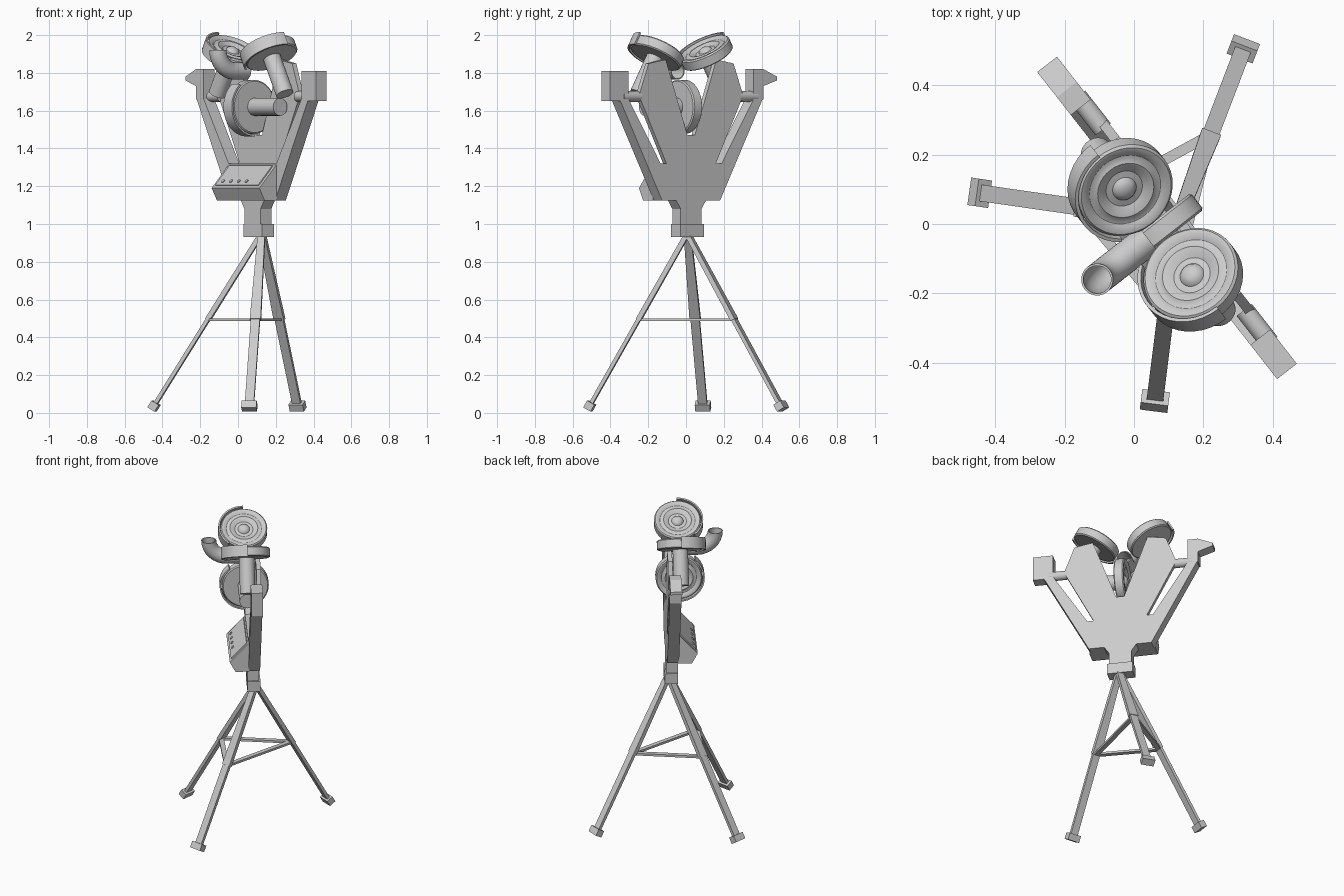
import bpy, bmesh, math
from mathutils import Matrix, Vector

cube = bpy.data.objects.get("Cube")
if cube:
    bpy.data.objects.remove(cube)

gray = bpy.data.materials.new("light_gray")
gray.use_nodes = True
COLOR = (0.6, 0.6, 0.6, 1)
gray.diffuse_color = COLOR
gray.node_tree.nodes["Principled BSDF"].inputs["Base Color"].default_value = COLOR

# Head frame: x runs along the frame plate, -y is the feeding side
HEAD = Matrix.Translation((0.105, 0.005, 0)) @ Matrix.Rotation(math.radians(-52), 4, "Z")


def finish(name, bm, matrix=HEAD, smooth=False):
    bm.transform(matrix)
    bmesh.ops.recalc_face_normals(bm, faces=bm.faces)
    mesh = bpy.data.meshes.new(name)
    bm.to_mesh(mesh)
    bm.free()
    mesh.materials.append(gray)
    obj = bpy.data.objects.new(name, mesh)
    bpy.context.collection.objects.link(obj)
    if smooth:
        bpy.ops.object.select_all(action="DESELECT")
        obj.select_set(True)
        bpy.context.view_layer.objects.active = obj
        bpy.ops.object.shade_smooth_by_angle(angle=math.radians(35))
    return obj


def extrude(name, points, offset):
    bm = bmesh.new()
    face = bm.faces.new([bm.verts.new(p) for p in points])
    new = bmesh.ops.extrude_face_region(bm, geom=[face])["geom"]
    bmesh.ops.translate(bm, vec=offset, verts=[v for v in new if isinstance(v, bmesh.types.BMVert)])
    return finish(name, bm)


def plate(name, outline, y0, y1):
    return extrude(name, [(x, y0, z) for x, z in outline], (0, y1 - y0, 0))


def mirrored(half):
    return half + [(-x, z) for x, z in reversed(half)]


def lathe(name, profile, matrix, start=0, sweep=360, closed=False):
    bm = bmesh.new()
    verts = [bm.verts.new((r, 0, h)) for r, h in profile]
    edges = [bm.edges.new(pair) for pair in zip(verts, verts[1:])]
    if closed:
        edges.append(bm.edges.new((verts[-1], verts[0])))
    bmesh.ops.rotate(bm, verts=verts, matrix=Matrix.Rotation(math.radians(start), 3, "Z"))
    bmesh.ops.spin(bm, geom=verts + edges, axis=(0, 0, 1), cent=(0, 0, 0),
                   angle=math.radians(sweep), steps=max(12, sweep // 9))
    bmesh.ops.remove_doubles(bm, verts=bm.verts, dist=0.0005)
    if closed:
        bmesh.ops.holes_fill(bm, edges=[e for e in bm.edges if e.is_boundary], sides=4)
    return finish(name, bm, matrix, True)


def axes(center, x, y, z):
    return HEAD @ Matrix.Translation(center) @ Matrix((x, y, z)).transposed().to_4x4()


def bar(name, start, end, width, depth, taper=1.0):
    # Square bar whose width stays horizontal
    start, end = Vector(start), Vector(end)
    along = (end - start).normalized()
    side = along.cross(Vector((0, 0, 1))).normalized()
    rot = Matrix((side, along.cross(side), along)).transposed().to_4x4()
    bm = bmesh.new()
    bmesh.ops.create_cube(bm, size=1)
    for v in bm.verts:
        v.co.x *= width * (taper if v.co.z < 0 else 1)
        v.co.y *= depth
        v.co.z *= (end - start).length
    return finish(name, bm, Matrix.Translation((start + end) / 2) @ rot)


# Tripod: tapered upper legs, thinner lower legs, blocks and braces
apex = Vector((0.125, 0.008, 0.95))
feet = {"back": (0.315, 0.505, 0.035), "side": (-0.445, 0.09, 0.035), "front": (0.06, -0.51, 0.035)}
knees = []
for label, spot in feet.items():
    foot = Vector(spot)
    knee = apex.lerp(foot, 0.5)
    knees.append(knee)
    along = (foot - apex).normalized()
    bar(label + "_upper_leg", apex, knee, 0.058, 0.026, 0.65)
    bar(label + "_lower_leg", knee, foot, 0.048, 0.02)
    bar(label + "_foot", foot - along * 0.022, foot + along * 0.02, 0.08, 0.045)
for i in range(3):
    bar("brace_" + str(i + 1), knees[i], knees[(i + 1) % 3], 0.03, 0.014)

# Hub and Y-shaped frame
plate("hub", [(-0.08, 0.93), (0.08, 0.93), (0.08, 1.0), (-0.08, 1.0)], -0.035, 0.045)
frame_half = [(0.07, 1.0), (0.07, 1.08), (0.1, 1.125), (0.195, 1.125),
              (0.485, 1.67), (0.425, 1.67), (0.205, 1.32)]
plate("yoke_frame", mirrored(frame_half), -0.036, 0.036)
plate("arm_block", [(0.42, 1.65), (0.545, 1.65), (0.545, 1.81), (0.42, 1.81)], -0.036, 0.036)
plate("pointed_arm_block", [(-0.42, 1.66), (-0.485, 1.66), (-0.485, 1.73), (-0.577, 1.76),
                            (-0.577, 1.78), (-0.485, 1.82), (-0.42, 1.82)], -0.036, 0.036)

# Notched back panel that carries the wheels
panel_half = [(0.165, 1.318), (0.35, 1.68), (0.285, 1.85), (0.17, 1.87), (0.025, 1.47)]
plate("notched_panel", mirrored(panel_half), 0.008, 0.036)

# Control box with sloping face, raised panel and buttons
w = 0.205
extrude("control_box", [(-w, y, z) for y, z in
                        [(-0.03, 1.32), (-0.15, 1.19), (-0.115, 1.125), (-0.03, 1.125)]], (2 * w, 0, 0))
slope = Vector((0, -0.12, -0.13)).normalized()
normal = Vector((0, -0.13, 0.12)).normalized()
face_center = Vector((0, -0.09, 1.255))
corners = [face_center + Vector((sx * 0.185, 0, 0)) + slope * (sz * 0.07)
           for sx, sz in [(-1, -1), (1, -1), (1, 1), (-1, 1)]]
extrude("control_panel", corners, normal * 0.006)
for i in range(4):
    spot = face_center + Vector((-0.136 + 0.067 * i, 0, 0)) + slope * 0.045
    lathe("button_" + str(i + 1), [(0, 0), (0.01, 0), (0.01, 0.011), (0, 0.011)],
          axes(spot, Vector((1, 0, 0)), normal.cross(Vector((1, 0, 0))), normal))

# Three wheels around the ball path, each with guard and motor
wheel_profile = [(0, -0.03), (0.136, -0.03), (0.143, -0.024), (0.143, 0.024), (0.136, 0.031),
                 (0.122, 0.03), (0.108, 0.02), (0.095, 0.02), (0.085, 0.026), (0.072, 0.022),
                 (0.055, 0.012), (0.036, 0.014), (0.03, 0.024), (0.018, 0.031), (0, 0.034)]
guard_profile = [(0.147, -0.034), (0.157, -0.034), (0.157, 0.038), (0.147, 0.038)]
motor_profile = [(0, -0.25), (0.047, -0.25), (0.047, -0.02), (0, -0.02)]
c, s = math.cos(math.radians(30)), 0.5
ball = Vector((0, -0.045, 1.81))
wheels = {"left": ((c, 0, s), (-s, 0, c)),
          "right": ((-c, 0, s), (s, 0, c)),
          "lower": ((0, 0, -1), (-1, 0, 0))}
for label, (radial, facing) in wheels.items():
    place = axes(ball + Vector(radial) * 0.19, radial, (0, 1, 0), facing)
    lathe(label + "_wheel", wheel_profile, place)
    lathe(label + "_guard", guard_profile, place, -140, 140, True)
    lathe(label + "_motor", motor_profile, place)

# Short shafts joining the arms to the panel
for label, side in (("left", 1), ("right", -1)):
    lathe(label + "_shaft", [(0, 0), (0.028, 0), (0.028, 0.12), (0, 0.12)],
          axes((side * 0.33, 0.012, 1.675), (0, 1, 0), (0, 0, 1), (side, 0, 0)))

# Elbow feed chute: hollow tube swept along a bend
bm = bmesh.new()
bend = 0.11
path = [(-0.08, 1.81, 0)]
path += [(-0.158 - bend * math.sin(a), 1.81 + bend * (1 - math.cos(a)), a)
         for a in [math.radians(11.25 * i) for i in range(9)]]
outer, inner = 0.046, 0.04
rings = []
for radius, stations in ((outer, path), (inner, path[::-1])):
    for y, z, a in stations:
        ring = []
        for k in range(24):
            t = math.tau * k / 24
            out = radius * math.sin(t)
            ring.append(bm.verts.new((radius * math.cos(t), y + out * math.sin(a), z + out * math.cos(a))))
        rings.append(ring)
for a, b in zip(rings, rings[1:] + rings[:1]):
    for k in range(24):
        n = (k + 1) % 24
        bm.faces.new((a[k], a[n], b[n], b[k]))
finish("feed_chute", bm, HEAD, True)
